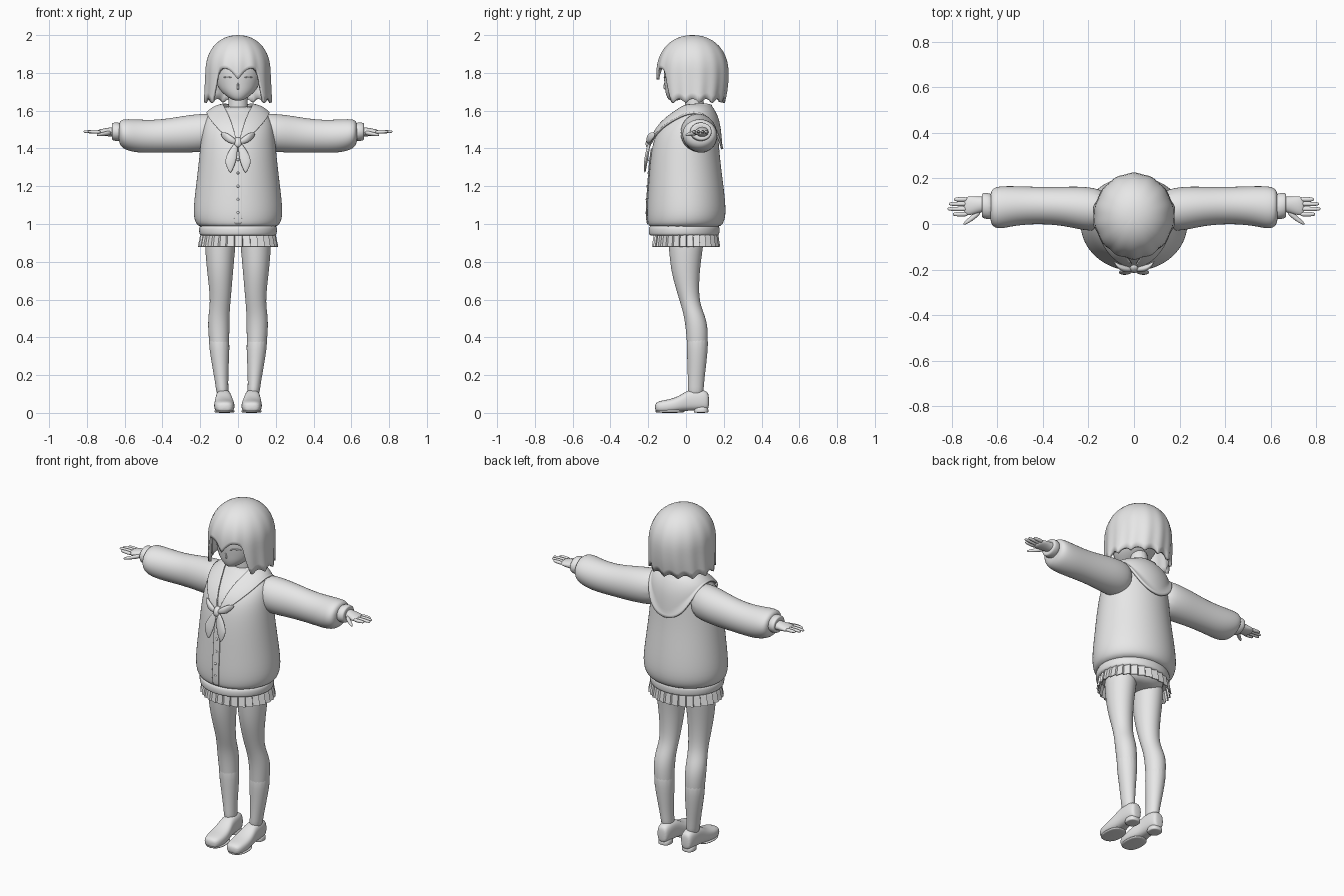
import bpy
import bmesh
from math import sin, cos, pi, radians, copysign

if "Cube" in bpy.data.objects:
    bpy.data.objects.remove(bpy.data.objects["Cube"])

GREY = (0.8, 0.8, 0.8, 1)
clay = bpy.data.materials.new("plain_grey")
clay.use_nodes = True
clay.diffuse_color = GREY
for node in clay.node_tree.nodes:
    if node.type == "BSDF_PRINCIPLED":
        node.inputs["Base Color"].default_value = GREY


def finish(name, bm, mirror=False, subdiv=0, smooth=True):
    """Turn a bmesh into a named object with the shared material."""
    bmesh.ops.recalc_face_normals(bm, faces=bm.faces[:])
    mesh = bpy.data.meshes.new(name)
    bm.to_mesh(mesh)
    bm.free()
    for poly in mesh.polygons:
        poly.use_smooth = smooth
    mesh.materials.append(clay)
    ob = bpy.data.objects.new(name, mesh)
    bpy.context.scene.collection.objects.link(ob)
    if mirror:
        ob.modifiers.new("mirror", "MIRROR")
    if subdiv:
        mod = ob.modifiers.new("subdivide", "SUBSURF")
        mod.levels = mod.render_levels = subdiv
    return ob


def loft(name, axis, rings, mirror=False, square=1.0, seg=16, subdiv=2):
    """Skin ellipses (position, centre u, centre v, radius u, radius v) along an axis."""
    bm = bmesh.new()
    loops = []
    for p, cu, cv, ru, rv in rings:
        loop = []
        for i in range(seg):
            a = 2 * pi * i / seg
            c, s = cos(a), sin(a)
            u = cu + 1.025 * ru * copysign(abs(c) ** square, c)
            v = cv + 1.025 * rv * copysign(abs(s) ** square, s)
            co = {"x": (p, u, v), "y": (u, p, v), "z": (u, v, p)}[axis]
            loop.append(bm.verts.new(co))
        loops.append(loop)
    for lo, hi in zip(loops, loops[1:]):
        for i in range(seg):
            j = (i + 1) % seg
            bm.faces.new((lo[i], lo[j], hi[j], hi[i]))
    bm.faces.new(loops[0])
    bm.faces.new(loops[-1])
    return finish(name, bm, mirror, subdiv)


def cloth(name, inner, outer, target, offset, thickness):
    """Mirrored cloth strip between two edges, kept outside a target."""
    bm = bmesh.new()
    rows = []
    for a, b in zip(inner, outer):
        mid = [(p + q) / 2 for p, q in zip(a, b)]
        rows.append([bm.verts.new(co) for co in (a, mid, b)])
    for r, s in zip(rows, rows[1:]):
        for k in range(2):
            bm.faces.new((r[k], r[k + 1], s[k + 1], s[k]))
    ob = finish(name, bm, True, 3)
    wrap = ob.modifiers.new("drape", "SHRINKWRAP")
    wrap.target = target
    wrap.wrap_mode = "OUTSIDE"
    wrap.offset = offset
    thick = ob.modifiers.new("thickness", "SOLIDIFY")
    thick.thickness = thickness
    thick.offset = 0
    return ob


# Legs, socks and hips
leg = [(.95, .09, 0, .085, .1), (.88, .095, 0, .08, .09), (.75, .095, -.005, .069, .076),
       (.6, .092, .015, .053, .051), (.53, .1, .04, .055, .054), (.45, .103, .06, .058, .06),
       (.3, .097, .06, .047, .05), (.15, .086, .052, .029, .038), (.08, .08, .05, .03, .04)]
loft("legs", "z", leg, mirror=True)
loft("socks", "z", [(z, x, y, a + .003, b + .003) for z, x, y, a, b in leg[5:]], mirror=True)
loft("hips", "z", [(.88, 0, 0, .1, .08), (.9, 0, 0, .17, .13), (.98, 0, 0, .18, .15)])

# Shoes with low heels
loft("shoes", "y", [(-.165, .072, .03, .03, .02), (-.14, .072, .032, .05, .032),
                    (-.08, .072, .036, .055, .036), (-.03, .074, .05, .05, .042),
                    (.01, .076, .067, .042, .055), (.07, .077, .07, .04, .055),
                    (.11, .077, .065, .034, .05), (.122, .077, .06, .022, .035)],
     mirror=True, square=.75)
loft("shoe_heels", "z", [(0, .077, .08, .036, .038), (.006, .077, .08, .037, .038),
                         (.04, .077, .08, .036, .038)], mirror=True, square=.8)
loft("shoe_soles", "z", [(0, .072, -.085, .05, .072), (.006, .072, -.085, .054, .077),
                         (.018, .072, -.085, .053, .077)], mirror=True, square=.85)

# Pleated skirt
bm = bmesh.new()
pleats = 30
levels = []
for z, rx, ry in ((.98, .19, .165), (.93, .203, .174), (.88, .213, .182)):
    ring = []
    for i in range(pleats):
        for shift, depth in ((0, 1), (.12, .95)):
            a = 2 * pi * (i + shift) / pleats
            ring.append(bm.verts.new((rx * depth * cos(a), ry * depth * sin(a), z)))
    levels.append(ring)
for top, low in zip(levels, levels[1:]):
    for i in range(len(top)):
        j = (i + 1) % len(top)
        bm.faces.new((top[i], top[j], low[j], low[i]))
skirt = finish("pleated_skirt", bm, smooth=False)
skirt.modifiers.new("thickness", "SOLIDIFY").thickness = .006

# Cardigan body, hem and front
body = loft("cardigan_body", "z", [
    (.975, 0, -.01, .19, .175), (1.0, 0, -.002, .222, .198), (1.06, 0, .003, .236, .208),
    (1.2, 0, 0, .219, .196), (1.35, 0, -.005, .202, .181), (1.48, 0, .002, .19, .166),
    (1.55, 0, .027, .175, .13), (1.595, 0, .048, .142, .088), (1.625, 0, .05, .085, .065)],
    seg=24)
loft("cardigan_hem", "z", [(.936, 0, -.01, .19, .175), (.942, 0, -.01, .202, .184),
                           (.985, 0, -.01, .205, .186), (1.0, 0, -.005, .19, .17)], seg=24)
strip = [(1.0, -.2), (1.1, -.205), (1.2, -.197), (1.3, -.19), (1.4, -.18)]
cloth("button_placket", [(0, y, z) for z, y in strip], [(.02, y, z) for z, y in strip],
      body, .004, .006)
for k in range(5):
    z = 1.06 + .07 * k
    y = -.209 + .06 * max(0, z - 1.1)
    loft("button", "y", [(y - .007, 0, z, .006, .006), (y, 0, z, .009, .009),
                         (y + .01, 0, z, .009, .009)], seg=8, subdiv=1)

# Wide collar hanging over the back and meeting at the chest
cloth("sailor_collar",
      [(0, .135, 1.625), (.06, .12, 1.635), (.088, .05, 1.638), (.066, -.02, 1.605),
       (.036, -.1, 1.53), (.004, -.175, 1.44)],
      [(0, .195, 1.38), (.11, .185, 1.43), (.165, .12, 1.585), (.17, .01, 1.595),
       (.14, -.09, 1.535), (.02, -.195, 1.42)], body, .012, .012)

# Neckerchief bow
loft("bow_knot", "z", [(1.405, 0, -.2, .01, .008), (1.42, 0, -.2, .02, .016),
                       (1.445, 0, -.195, .02, .016), (1.46, 0, -.185, .01, .008)])
loft("bow_loops", "x", [(.008, -.2, 1.435, .009, .012), (.045, -.197, 1.45, .015, .024),
                        (.07, -.185, 1.465, .012, .022), (.09, -.165, 1.475, .004, .008)],
     mirror=True)
loft("bow_tails", "z", [(1.43, .01, -.195, .01, .008), (1.36, .035, -.208, .03, .01),
                        (1.32, .042, -.215, .028, .009), (1.27, .04, -.218, .004, .004)],
     mirror=True)

# Puffed sleeves and cuffs
loft("sleeves", "x", [
    (.1, .06, 1.49, .08, .095), (.2, .065, 1.482, .1, .102), (.3, .078, 1.474, .085, .096),
    (.42, .082, 1.464, .08, .086), (.52, .08, 1.464, .086, .088), (.585, .072, 1.472, .094, .084),
    (.62, .072, 1.48, .086, .072), (.632, .075, 1.485, .055, .045)], mirror=True)
loft("cuffs", "x", [(.61, .075, 1.487, .058, .05), (.655, .08, 1.489, .057, .049),
                    (.668, .082, 1.489, .052, .044), (.666, .083, 1.489, .036, .03)], mirror=True)

# Hands with four fingers and a thumb
loft("palms", "x", [(.63, .09, 1.489, .034, .03), (.675, .085, 1.487, .033, .024),
                    (.72, .08, 1.486, .043, .018), (.748, .077, 1.485, .038, .011)], mirror=True)
for name, y, tip in (("index", .043, .795), ("middle", .066, .818),
                     ("ring", .088, .812), ("little", .108, .79)):
    loft(name + "_fingers", "x", [(.725, y, 1.487, .011, .011), (.765, y, 1.488, .011, .01),
                                  (tip - .008, y, 1.489, .009, .008), (tip, y, 1.489, .004, .004)],
         mirror=True, seg=8)
loft("thumbs", "x", [(.67, .06, 1.484, .018, .014), (.705, .03, 1.478, .015, .012),
                     (.735, .008, 1.473, .011, .009), (.748, 0, 1.47, .004, .004)],
     mirror=True, seg=8)

# Neck, head and face
loft("neck", "z", [(1.56, 0, .05, .06, .055), (1.63, 0, .045, .049, .048),
                   (1.74, 0, .04, .05, .05)])
loft("head", "z", [
    (1.652, 0, -.065, .018, .02), (1.668, 0, -.05, .05, .05), (1.7, 0, -.02, .09, .09),
    (1.74, 0, .005, .115, .118), (1.82, 0, .02, .132, .143), (1.9, 0, .03, .115, .125),
    (1.95, 0, .03, .05, .06)])
loft("nose", "z", [(1.708, 0, -.1, .006, .006), (1.718, 0, -.115, .007, .009),
                   (1.75, 0, -.112, .004, .004)], seg=8)
loft("upper_eyelids", "x", [(.028, -.117, 1.772, .004, .003), (.055, -.108, 1.782, .006, .004),
                            (.085, -.085, 1.772, .004, .003)], mirror=True, seg=8)


def hair_end(angle):
    """Height of the hair tips: jagged fringe in front, scalloped bob behind."""
    a = abs(angle)
    fringe = 1.765 + .06 * abs(sin(3.6 * a))
    bob = 1.64 + .022 * abs(sin(7 * a))
    blend = min(1, max(0, (a - radians(38)) / radians(10)))
    return fringe + (bob - fringe) * blend


# Bobbed hair shell
bm = bmesh.new()
columns, rows = 120, 16
crown = bm.verts.new((0, .035, 2.0))
strands = []
for i in range(columns):
    a = 2 * pi * i / columns - pi
    end = hair_end(a)
    strand = []
    for k in range(1, rows + 1):
        t = k / rows
        z = end + (2.0 - end) * cos(t * pi / 2)
        if z > 1.8:
            r, drop = (1 - ((z - 1.8) / .2) ** 2.2) ** .47, 0
        else:
            r, drop = 1, (1.8 - z) / .15
        r *= 1 + .018 * t * t * cos(14 * a)
        x = .174 * r * sin(a) * (1 + .04 * drop)
        y = .035 - .189 * r * cos(a) * (1 - .1 * drop * drop)
        strand.append(bm.verts.new((x, y, z)))
    strands.append(strand)
for i, one in enumerate(strands):
    two = strands[(i + 1) % columns]
    bm.faces.new((crown, one[0], two[0]))
    for k in range(rows - 1):
        bm.faces.new((one[k], one[k + 1], two[k + 1], two[k]))
hair = finish("bobbed_hair", bm)
shell = hair.modifiers.new("thickness", "SOLIDIFY")
shell.thickness = .016
shell.offset = -1
